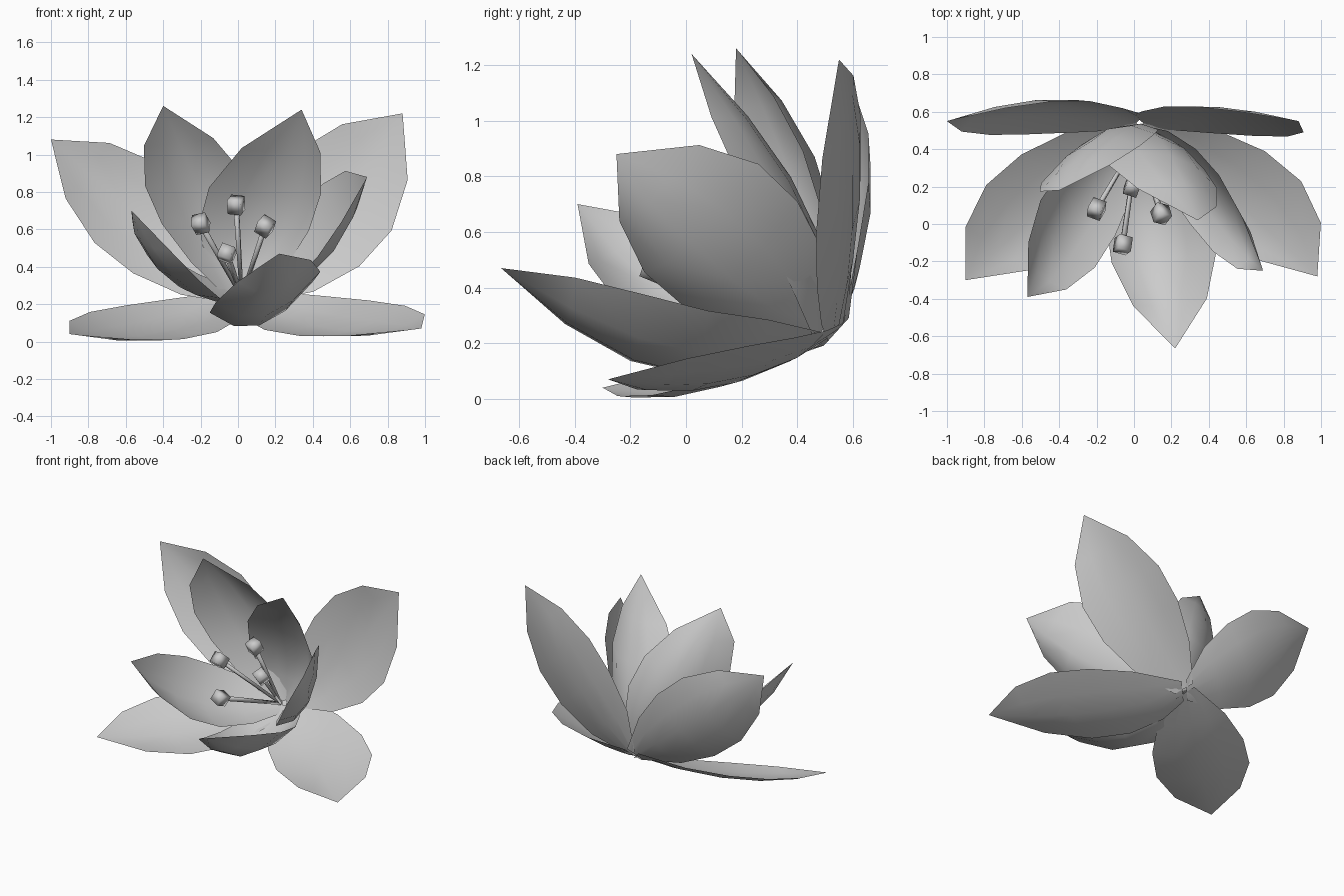
import bpy, bmesh
from mathutils import Vector as V

if "Cube" in bpy.data.objects:
    bpy.data.objects.remove(bpy.data.objects["Cube"])

OUTER = V((0.03, 0.54, 0.24))          # where the outer petals meet
INNER = V((0.03, 0.48, 0.235))         # where the inner petals meet
AXIS = V((0.0, -0.74, 0.67)).normalized()
ROWS = [(0, 0), (.2, .72), (.41, .98), (.61, 1), (.81, .7), (1, 0)]  # (along, width)
COLS = [-1, -.5, 0, .5, 1]


def finish(bm, name):
    bmesh.ops.remove_doubles(bm, verts=bm.verts, dist=0.0005)
    bmesh.ops.recalc_face_normals(bm, faces=bm.faces)
    me = bpy.data.meshes.new(name)
    bm.to_mesh(me)
    bm.free()
    ob = bpy.data.objects.new(name, me)
    bpy.context.collection.objects.link(ob)
    for p in me.polygons:
        p.use_smooth = True
    return ob


def petal(name, heart, tip, mid, left, right):
    """Cupped sheet: spine through base, mid and tip; left/right are the edges at mid."""
    tip, mid, left, right = V(tip), V(mid), V(left), V(right)
    r = tip - heart
    r = (r - AXIS * r.dot(AXIS)).normalized()
    base = heart + r * 0.015
    ctrl = 2 * mid - (base + tip) / 2
    side, cup = (right - left) / 2, (left + right) / 2 - mid
    foot = AXIS.cross(r) * 0.07         # the narrow foot lies around the axis
    if foot.dot(side) < 0:
        foot = -foot
    bm = bmesh.new()
    grid = []
    for t, w in ROWS:
        c = base * (1 - t) ** 2 + ctrl * 2 * t * (1 - t) + tip * t * t
        across = foot if t == 0 else side * w
        grid.append([bm.verts.new(c + across * s + cup * (w * s * s)) for s in COLS])
    for a, b in zip(grid, grid[1:]):
        for i in range(len(COLS) - 1):
            bm.faces.new((a[i], a[i + 1], b[i + 1], b[i]))
    return finish(bm, name)


# outer petals
petal("outer_petal_upper_left", OUTER, (-1, .55, 1.08), (-.49, .64, .635), (-.655, .48, .435), (-.32, .66, .86))
petal("outer_petal_upper_right", OUTER, (.88, .55, 1.22), (.485, .60, .695), (.73, .47, .485), (.23, .63, .91))
petal("outer_petal_lower_left", OUTER, (-.9, -.3, .04), (-.44, .13, .045), (-.69, .30, .175), (-.19, -.03, .03))
petal("outer_petal_lower_right", OUTER, (.98, -.28, .07), (.49, .17, .068), (.79, .32, .205), (.22, .06, .045))
# inner petals
petal("inner_petal_top_left", INNER, (-.40, .18, 1.26), (-.18, .485, .74), (-.45, .26, .72), (.08, .46, .78))
petal("inner_petal_top_right", INNER, (.34, .02, 1.24), (.16, .43, .67), (-.19, .39, .71), (.41, .25, .68))
petal("inner_petal_side_left", INNER, (-.57, -.39, .70), (-.37, .0, .33), (-.44, .22, .50), (-.15, -.14, .27))
petal("inner_petal_side_right", INNER, (.69, -.25, .88), (.48, .10, .485), (.39, .34, .77), (.36, -.07, .38))
petal("inner_petal_front", INNER, (.22, -.665, .47), (.13, -.06, .10), (-.14, -.08, .17), (.42, -.02, .335))


def prism(bm, p, q, r1, r2):
    """Four-sided tapered bar from p to q."""
    d = (q - p).normalized()
    u = d.cross(V((.3, .9, .1))).normalized()
    v = d.cross(u)
    ends = [[bm.verts.new(c + (u * a + v * b) * r) for a, b in ((1, 1), (-1, 1), (-1, -1), (1, -1))]
            for c, r in ((p, r1), (q, r2))]
    for i in range(4):
        j = (i + 1) % 4
        bm.faces.new((ends[0][i], ends[0][j], ends[1][j], ends[1][i]))
    bm.faces.new(ends[0])
    bm.faces.new(ends[1])


# stamens: thin filament with a blocky head
for k, head in enumerate([(-.2, .08, .63), (-.01, .2, .73), (.145, .055, .615), (-.06, -.11, .47)]):
    head = V(head)
    root = V((.02, .45, .24))
    d = (head - root).normalized()
    bm = bmesh.new()
    prism(bm, root, head, .008, .012)
    finish(bm, f"filament_{k + 1}")
    bm = bmesh.new()
    prism(bm, head - d * .04, head + d * .04, .037, .037)
    finish(bm, f"anther_{k + 1}")
